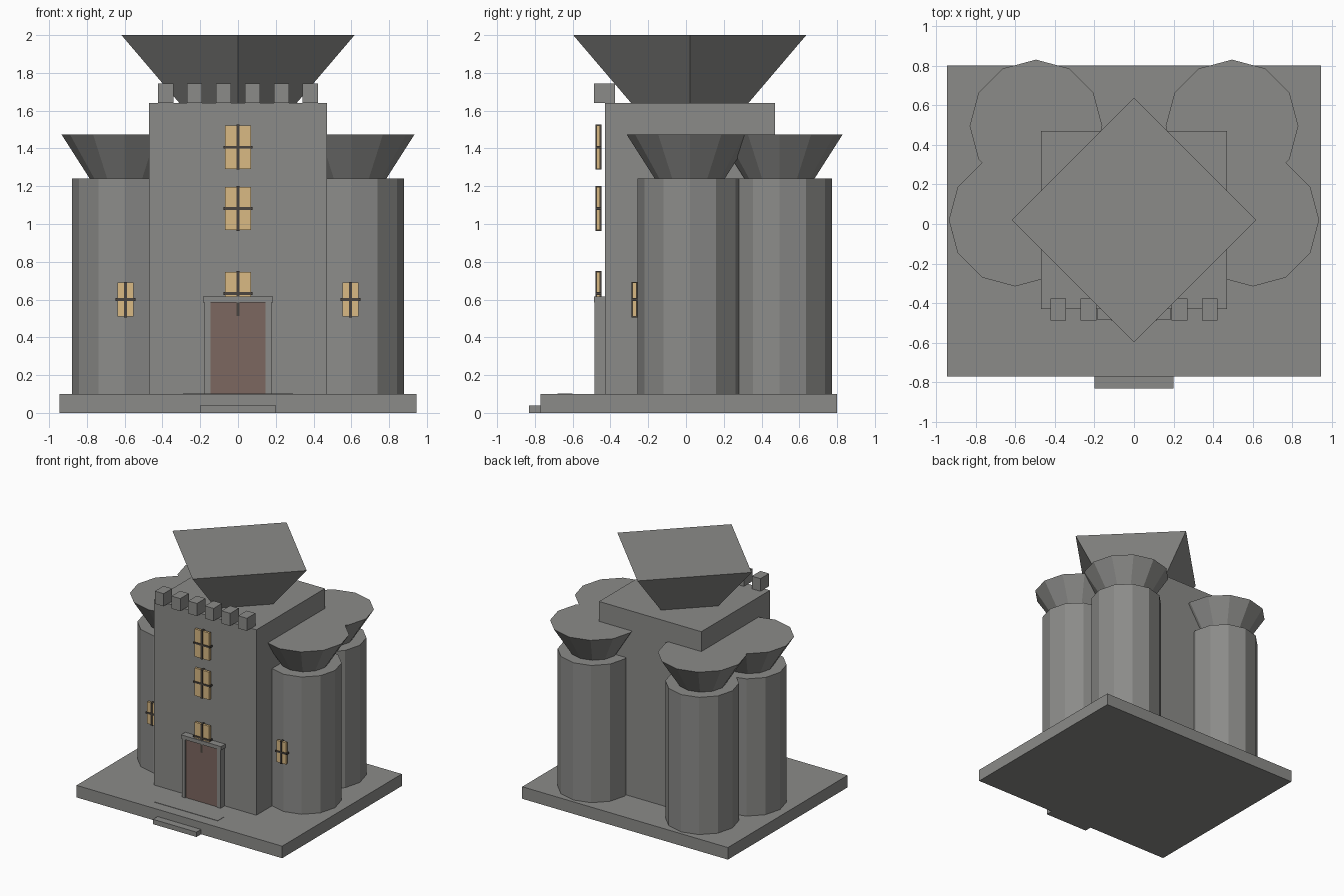
import bpy
import math

cube = bpy.data.objects.get("Cube")
if cube:
    bpy.data.objects.remove(cube, do_unlink=True)


def material(name, r, g, b):
    m = bpy.data.materials.new(name)
    m.diffuse_color = (r, g, b, 1)
    m.use_nodes = True
    shader = next(n for n in m.node_tree.nodes if n.type == 'BSDF_PRINCIPLED')
    shader.inputs["Base Color"].default_value = (r, g, b, 1)
    return m


stone = material("grey stone", 0.26, 0.26, 0.25)
glass = material("warm window", 0.70, 0.49, 0.23)
wood = material("brown door", 0.20, 0.135, 0.115)
iron = material("dark window bar", 0.07, 0.06, 0.05)


def finish(name, mat):
    ob = bpy.context.object
    ob.name = name
    ob.data.name = name
    ob.data.materials.append(mat)
    return ob


def box(name, mat, x, y, z):
    """Box from (min, max) spans along each axis."""
    spans = (x, y, z)
    bpy.ops.mesh.primitive_cube_add(size=1, location=[(a + b) / 2 for a, b in spans])
    ob = finish(name, mat)
    for v in ob.data.vertices:
        for i, (a, b) in enumerate(spans):
            v.co[i] *= b - a
    return ob


def prism(name, mat, sides, x, y, z, r_bottom, r_top):
    """Flat-sided cylinder or flared cone between two heights."""
    bpy.ops.mesh.primitive_cone_add(vertices=sides, radius1=r_bottom, radius2=r_top,
                                    depth=z[1] - z[0], location=(x, y, sum(z) / 2))
    return finish(name, mat)


def window(name, x, y, z, width, height):
    """Lit pane with a cross of bars; y is the pane's front."""
    w, h = width / 2, height / 2
    box(name + "_pane", glass, (x - w, x + w), (y, y + 0.02), (z - h, z + h))
    bar_y = (y - 0.006, y + 0.027)
    box(name + "_upright_bar", iron, (x - 0.008, x + 0.008), bar_y, (z - h - 0.004, z + h + 0.004))
    box(name + "_cross_bar", iron, (x - w - 0.01, x + w + 0.01), bar_y, (z - 0.007, z + 0.007))


# Ground slab, entrance step and threshold
box("base_slab", stone, (-0.945, 0.945), (-0.77, 0.80), (0, 0.10))
box("entrance_step", stone, (-0.20, 0.20), (-0.83, -0.77), (0, 0.04))
box("threshold", stone, (-0.29, 0.29), (-0.68, -0.60), (0.095, 0.103))

# Keep with its flared square roof
box("keep", stone, (-0.47, 0.47), (-0.43, 0.47), (0.10, 1.64))
prism("keep_roof", stone, 4, 0, 0.02, (1.64, 2.0), 0.31, 0.617)

# Battlements along the front
for i in range(6):
    x = (i - 2.5) * 0.153
    box(f"merlon_{i + 1}", stone, (x - 0.04, x + 0.04), (-0.487, -0.375), (1.64, 1.745))

# Four corner towers with flared caps
for side, s in (("left", 1), ("right", -1)):
    for end, x, y in (("front", 0.60, 0.02), ("back", 0.495, 0.495)):
        prism(f"{end}_{side}_tower", stone, 12, s * x, y, (0.10, 1.24), 0.278, 0.278)
        prism(f"{end}_{side}_tower_cap", stone, 12, s * x, y, (1.24, 1.475), 0.185, 0.335)
    window(f"{side}_tower_window", s * 0.595, -0.283, 0.60, 0.086, 0.18)

# Windows above the door
for name, z in (("lower", 0.632), ("middle", 1.082), ("upper", 1.407)):
    window(f"{name}_window", 0, -0.474, z, 0.135, 0.23)

# Door and its frame
box("door", wood, (-0.15, 0.15), (-0.477, -0.43), (0.10, 0.585))
for side, s in (("left", 1), ("right", -1)):
    box(f"{side}_door_jamb", stone, sorted((s * 0.146, s * 0.178)), (-0.484, -0.43), (0.10, 0.586))
box("door_lintel", stone, (-0.184, 0.184), (-0.486, -0.43), (0.584, 0.615))
